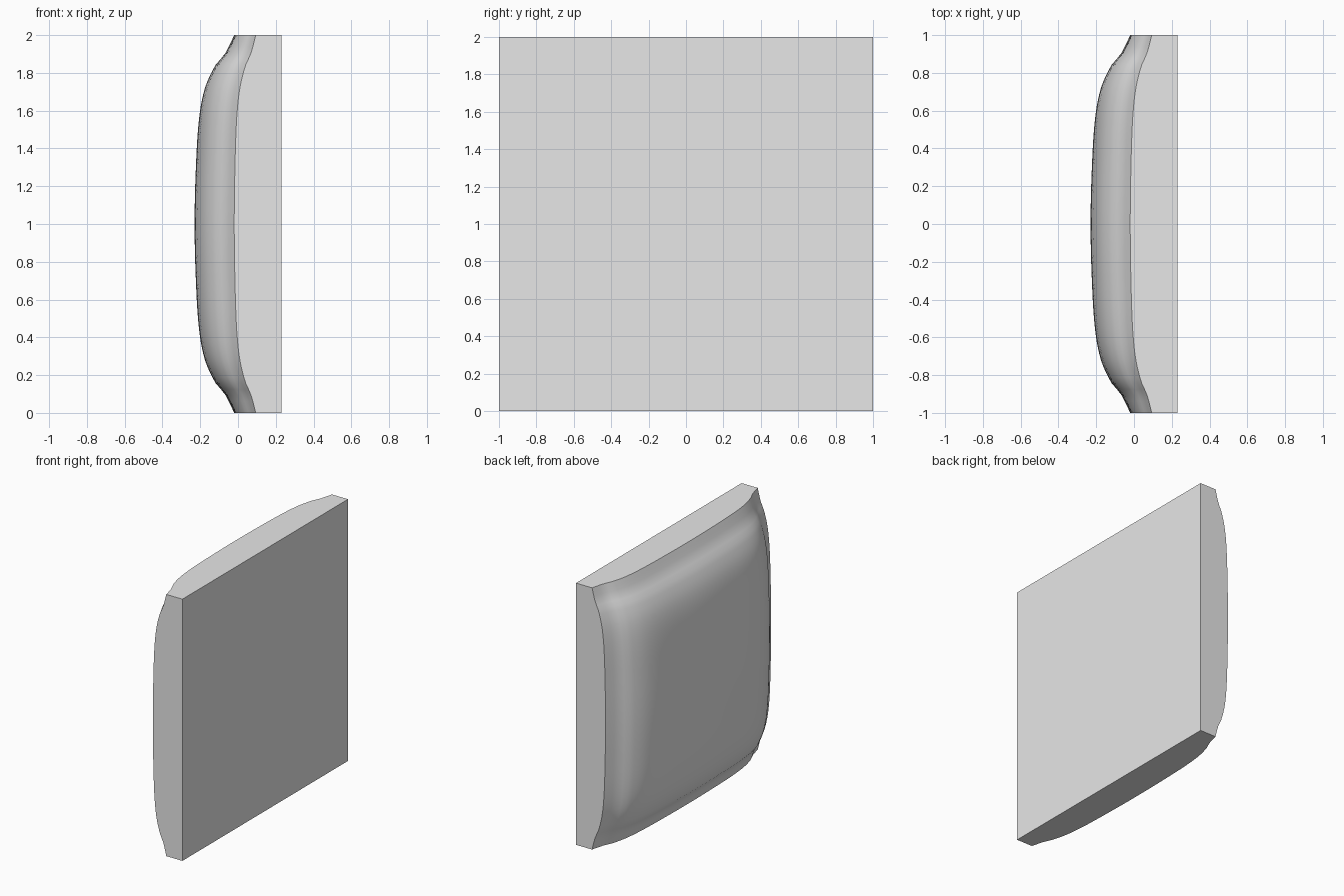
import bpy
import bmesh

cube = bpy.data.objects.get("Cube")
if cube:
    bpy.data.objects.remove(cube, do_unlink=True)

BACK_X = 0.23
FULL = 0.46
# thickness of the panel against distance from its edge
PROFILE = [(0, 0.25), (0.1, 0.30), (0.16, 0.35), (0.28, 0.405),
           (0.44, 0.436), (0.7, 0.453), (1, 0.46)]


def slope(i):
    a, b = PROFILE[max(i - 1, 0)], PROFILE[min(i + 1, len(PROFILE) - 1)]
    return 0 if i == len(PROFILE) - 1 else (b[1] - a[1]) / (b[0] - a[0])


def thickness(d):
    """Smooth cubic through the profile points."""
    i = 0
    while i < len(PROFILE) - 2 and d > PROFILE[i + 1][0]:
        i += 1
    (d0, t0), (d1, t1) = PROFILE[i], PROFILE[i + 1]
    w = d1 - d0
    s = (d - d0) / w
    h = s * s * (3 - 2 * s)
    return (t0 * (1 - h) + t1 * h + w * slope(i) * s * (1 - s) ** 2
            - w * slope(i + 1) * s * s * (1 - s))


# cushioned face: a grid bulging toward -x
bm = bmesh.new()
bmesh.ops.create_grid(bm, x_segments=64, y_segments=64, size=1)
for v in bm.verts:
    y, z = v.co.x, v.co.y
    bulge = thickness(1 - abs(y)) * thickness(1 - abs(z)) / FULL
    v.co = (BACK_X - bulge, y, z + 1)

# side walls down to the flat backing, and the backing itself
rim = [e for e in bm.edges if e.is_boundary]
walls = bmesh.ops.extrude_edge_only(bm, edges=rim)["geom"]
for v in walls:
    if isinstance(v, bmesh.types.BMVert):
        v.co.x = BACK_X
bmesh.ops.contextual_create(bm, geom=[e for e in bm.edges if e.is_boundary])
bmesh.ops.recalc_face_normals(bm, faces=bm.faces)

mesh = bpy.data.meshes.new("cushioned_panel")
bm.to_mesh(mesh)
bm.free()
panel = bpy.data.objects.new("cushioned_panel", mesh)
bpy.context.collection.objects.link(panel)

# plain grey
grey = bpy.data.materials.new("light_grey")
grey.use_nodes = True
colour = (0.8, 0.8, 0.8, 1)
grey.diffuse_color = colour
grey.node_tree.nodes["Principled BSDF"].inputs["Base Color"].default_value = colour
mesh.materials.append(grey)

bpy.ops.object.select_all(action="DESELECT")
panel.select_set(True)
bpy.context.view_layer.objects.active = panel
bpy.ops.object.shade_smooth_by_angle(angle=0.6)
